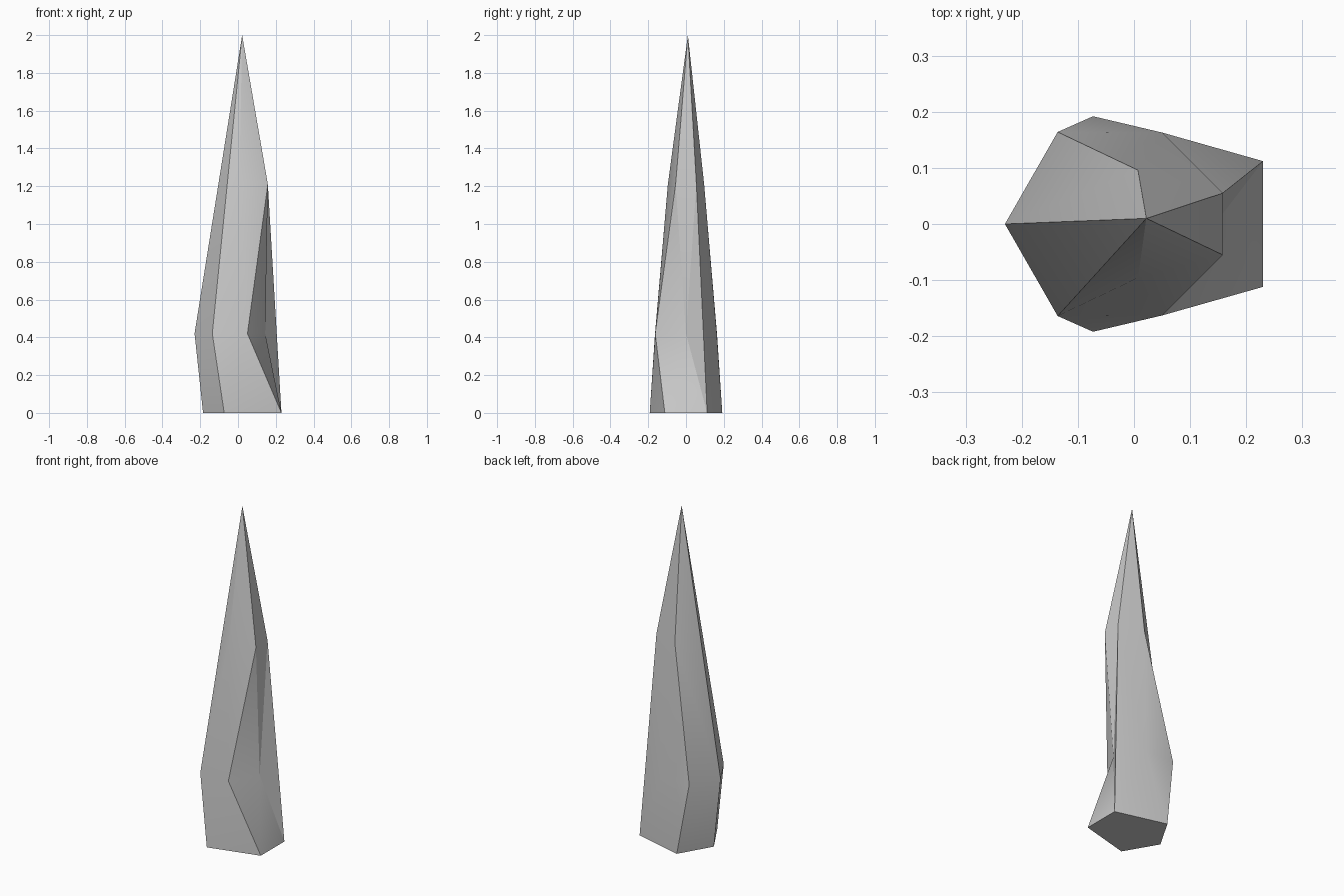
import bpy, bmesh
from math import radians

if "Cube" in bpy.data.objects:
    bpy.data.objects.remove(bpy.data.objects["Cube"])

bm = bmesh.new()
v = {}

# Points on the centre line: left shoulder, right notch, base left, tip
for k, co in {"A": (-.23, 0, .42), "I": (.144, 0, .42),
              "O": (-.185, 0, 0), "P": (.022, .01, 2)}.items():
    v[k] = v[k.lower()] = bm.verts.new(co)

# Mirrored points: capitals at the back, lower case at the front
for k, (x, y, z) in {"B": (-.136, .164, .42), "G": (.05, .163, .42),
                     "C": (.007, .096, 1.21), "H": (.158, .055, 1.21),
                     "M": (-.073, .192, 0), "N": (.23, .112, 0)}.items():
    v[k] = bm.verts.new((x, y, z))
    v[k.lower()] = bm.verts.new((x, -y, z))

# Facets shared by both sides, then the ones that differ
mirrored = ["ABMO", "BMG", "MNG", "BGC", "GHC", "CHP"]
single = ["OMNnm", "HhP", "IHh", "INn",
          "ABC", "ACP", "GHN", "IHN",
          "AbP", "bcP", "gIh", "gIn"]
for f in mirrored + [f.lower() for f in mirrored] + single:
    bm.faces.new([v[k] for k in f])
bmesh.ops.recalc_face_normals(bm, faces=bm.faces[:])

# Crystal shard
me = bpy.data.meshes.new("rock_spike")
bm.to_mesh(me)
bm.free()
ob = bpy.data.objects.new("rock_spike", me)
bpy.context.collection.objects.link(ob)
bpy.context.view_layer.objects.active = ob
ob.select_set(True)
bpy.ops.object.shade_smooth_by_angle(angle=radians(30))
